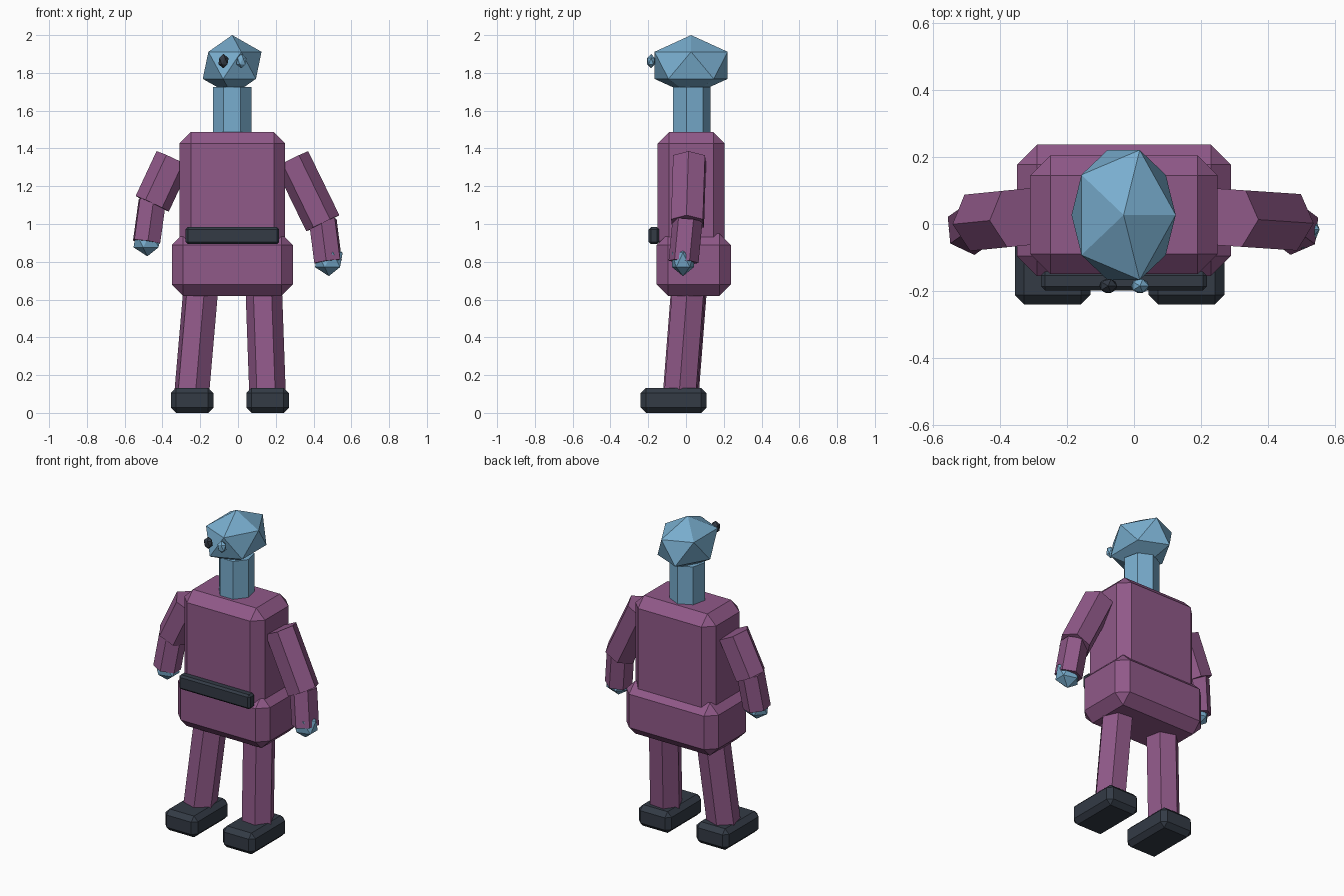
import bpy
from mathutils import Vector

if "Cube" in bpy.data.objects:
    bpy.data.objects.remove(bpy.data.objects["Cube"], do_unlink=True)


def material(name, rgb):
    m = bpy.data.materials.new(name)
    m.use_nodes = True
    m.diffuse_color = (*rgb, 1)
    m.node_tree.nodes["Principled BSDF"].inputs["Base Color"].default_value = (*rgb, 1)
    return m


PURPLE = material("plum purple", (0.28, 0.10, 0.25))
BLUE = material("sky blue", (0.19, 0.42, 0.62))
DARK = material("dark slate", (0.033, 0.043, 0.060))


def finish(name, mat):
    ob = bpy.context.object
    ob.name = ob.data.name = name
    ob.data.materials.append(mat)
    return ob


def box(name, lo, hi, bevel, mat):
    """Chamfered box between two corners."""
    lo, hi = Vector(lo), Vector(hi)
    bpy.ops.mesh.primitive_cube_add(size=1, location=(lo + hi) / 2)
    ob = finish(name, mat)
    ob.scale = hi - lo
    bpy.ops.object.transform_apply(location=False, rotation=False, scale=True)
    mod = ob.modifiers.new("chamfer", "BEVEL")
    mod.width = bevel
    mod.segments = 1


def limb(name, start, end, radius, sides, mat):
    """Straight prism from start to end."""
    start, end = Vector(start), Vector(end)
    d = end - start
    bpy.ops.mesh.primitive_cylinder_add(vertices=sides, radius=radius, depth=d.length,
                                        location=(start + end) / 2)
    ob = finish(name, mat)
    ob.rotation_mode = "QUATERNION"
    ob.rotation_quaternion = d.to_track_quat("Z", "Y")


def gem(name, centre, radii, mat):
    """Stretched twenty-sided ball."""
    bpy.ops.mesh.primitive_ico_sphere_add(subdivisions=1, radius=1, location=centre)
    finish(name, mat).scale = radii


# Body
box("hips", (-0.35, -0.155, 0.62), (0.29, 0.237, 0.95), 0.06, PURPLE)
box("torso", (-0.31, -0.15, 0.85), (0.25, 0.205, 1.487), 0.06, PURPLE)
box("belt", (-0.278, -0.198, 0.893), (0.218, -0.142, 0.983), 0.012, DARK)

# Neck, head and eyes
bpy.ops.mesh.primitive_cylinder_add(vertices=7, radius=0.105, depth=0.29,
                                    location=(-0.031, 0.025, 1.58))
finish("neck", BLUE)
gem("head", (-0.031, 0.027, 1.84), (0.174, 0.228, 0.16), BLUE)
gem("right_eye", (-0.077, -0.185, 1.862), (0.03, 0.024, 0.038), DARK)
gem("left_eye", (0.018, -0.185, 1.862), (0.03, 0.024, 0.038), BLUE)

# Legs and feet: hip x, ankle x, foot centre x
for side, hip, ankle, foot in (("left", 0.133, 0.157, 0.157), ("right", -0.189, -0.247, -0.243)):
    limb(side + "_leg", (hip, 0.023, 0.75), (ankle, -0.029, 0.08), 0.097, 6, PURPLE)
    box(side + "_foot", (foot - 0.113, -0.24, 0), (foot + 0.113, 0.108, 0.133), 0.028, DARK)

# Arms and hands: shoulder, elbow and wrist as (x, z)
arms = (("left", (0.284, 1.343), (0.449, 1.004), (0.477, 0.80)),
        ("right", (-0.343, 1.345), (-0.454, 1.107), (-0.484, 0.905)))
for side, (sx, sz), (ex, ez), (wx, wz) in arms:
    limb(side + "_upper_arm", (sx, 0.019, sz), (ex, 0.008, ez), 0.0975, 6, PURPLE)
    limb(side + "_forearm", (ex, 0.008, ez + 0.015), (wx, -0.013, wz), 0.08, 6, PURPLE)
    gem(side + "_hand", (wx + 0.004, -0.016, wz + 0.01), (0.082, 0.068, 0.086), BLUE)
